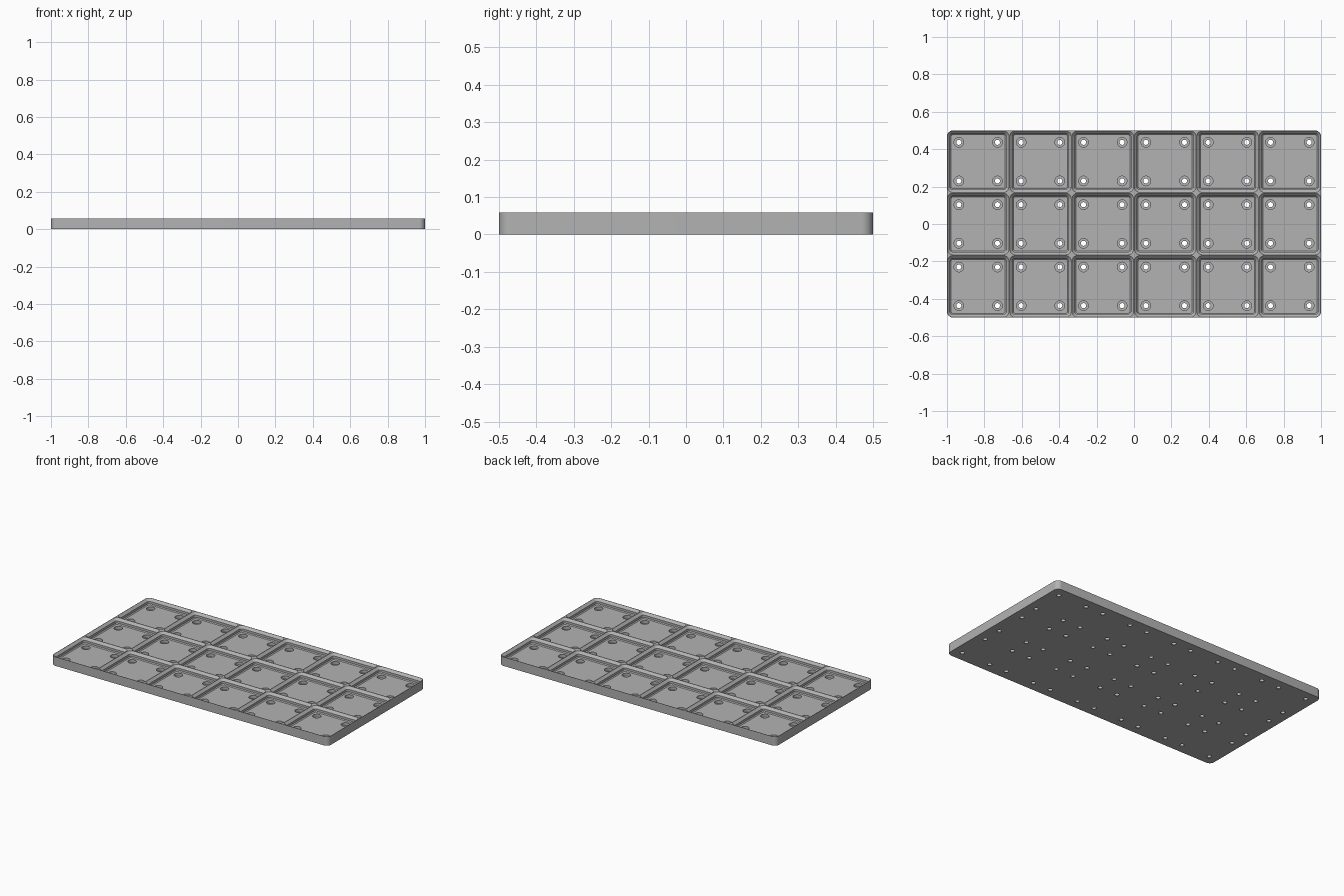
import bpy, bmesh, math

cube = bpy.data.objects.get("Cube")
if cube:
    bpy.data.objects.remove(cube)

MM = 2 / 252            # six 42 mm cells span two units
PITCH, COLS, ROWS = 42, 6, 3
HEIGHT, FLOOR = 7.4, 3.0

grey = bpy.data.materials.new("light grey plastic")
grey.use_nodes = True
colour = (0.45, 0.45, 0.45, 1)
grey.diffuse_color = colour
grey.node_tree.nodes["Principled BSDF"].inputs["Base Color"].default_value = colour


def rounded_rect(cx, cy, hx, hy, r, steps=8):
    """Counter-clockwise outline of a rectangle with round corners."""
    points = []
    for quarter, (sx, sy) in enumerate([(1, 1), (-1, 1), (-1, -1), (1, -1)]):
        for i in range(steps + 1):
            a = math.pi / 2 * (quarter + i / steps)
            points.append((cx + sx * (hx - r) + r * math.cos(a),
                           cy + sy * (hy - r) + r * math.sin(a)))
    return points


def circle(cx, cy, r, steps=32):
    return [(cx + r * math.cos(math.tau * i / steps),
             cy + r * math.sin(math.tau * i / steps)) for i in range(steps)]


def loft(bm, sections):
    """Closed solid through (outline, z) sections, bottom to top."""
    rings = [[bm.verts.new((x * MM, y * MM, z * MM)) for x, y in outline]
             for outline, z in sections]
    n = len(rings[0])
    for low, high in zip(rings, rings[1:]):
        for i in range(n):
            j = (i + 1) % n
            bm.faces.new((low[i], low[j], high[j], high[i]))
    bm.faces.new(rings[0][::-1])
    bm.faces.new(rings[-1])


def make_object(name, bm):
    mesh = bpy.data.meshes.new(name)
    bm.to_mesh(mesh)
    bm.free()
    mesh.materials.append(grey)
    obj = bpy.data.objects.new(name, mesh)
    bpy.context.collection.objects.link(obj)
    return obj


# Solid slab with rounded corners
bm = bmesh.new()
outline = rounded_rect(0, 0, PITCH * COLS / 2, PITCH * ROWS / 2, 4)
loft(bm, [(outline, 0), (outline, HEIGHT)])
plate = make_object("base_plate", bm)

# Cutters: stepped pocket per cell, counterbored hole at each pocket corner
pockets, holes = bmesh.new(), bmesh.new()
pocket_profile = [(18.15, 1.15, FLOOR), (18.85, 1.85, FLOOR + 0.7),
                  (18.85, 1.85, FLOOR + 2.5), (20.75, 3.75, HEIGHT),
                  (20.75, 3.75, HEIGHT + 1)]
hole_profile = [(1.7, -1), (1.7, 0.6), (3.25, 0.6), (3.25, FLOOR + 0.5)]
for col in range(COLS):
    for row in range(ROWS):
        cx = (col - (COLS - 1) / 2) * PITCH
        cy = (row - (ROWS - 1) / 2) * PITCH
        loft(pockets, [(rounded_rect(cx, cy, h, h, r), z)
                       for h, r, z in pocket_profile])
        for sx in (-1, 1):
            for sy in (-1, 1):
                loft(holes, [(circle(cx + sx * 13, cy + sy * 13, r), z)
                             for r, z in hole_profile])
cutters = [make_object("pocket_cutter", pockets), make_object("hole_cutter", holes)]

# Cut, then discard the cutters
bpy.context.view_layer.objects.active = plate
plate.select_set(True)
for cutter in cutters:
    cutter.hide_render = True
    mod = plate.modifiers.new(cutter.name, "BOOLEAN")
    mod.operation = "DIFFERENCE"
    mod.solver = "EXACT"
    mod.object = cutter
    bpy.ops.object.modifier_apply(modifier=mod.name)
    bpy.data.objects.remove(cutter)

bpy.ops.object.select_all(action="DESELECT")
plate.select_set(True)
bpy.ops.object.shade_smooth_by_angle(angle=math.radians(30))
